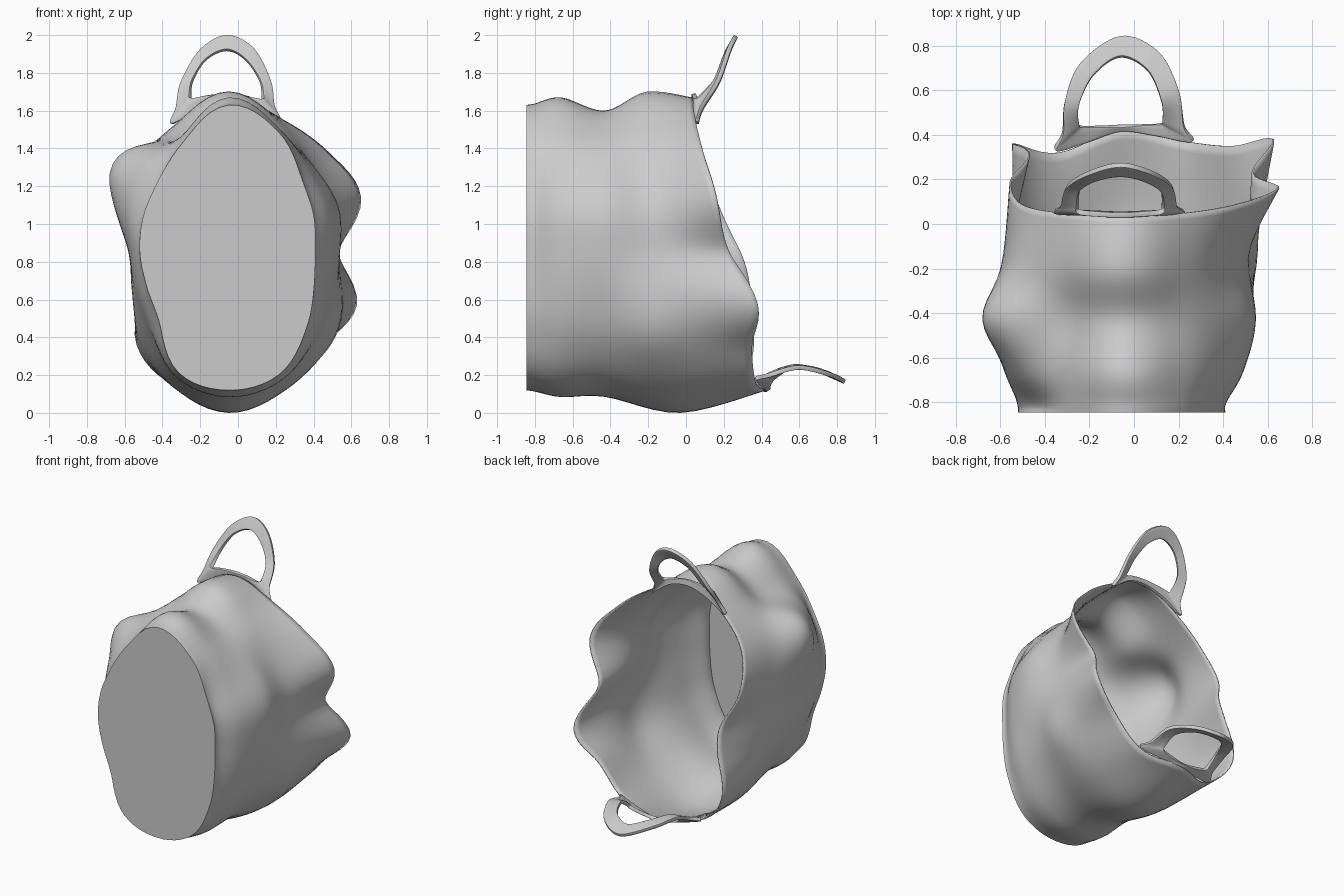
import bpy, bmesh, math
from mathutils import Vector

if "Cube" in bpy.data.objects:
    bpy.data.objects.remove(bpy.data.objects["Cube"])

CX, CZ = -0.05, 0.85
SUB = 6


def spline(p0, p1, p2, p3, t):
    return 0.5 * (2 * p1 + (p2 - p0) * t + (2 * p0 - 5 * p1 + 4 * p2 - p3) * t * t
                  + (3 * p1 - p0 - 3 * p2 + p3) * t ** 3)


def smooth(pts, n, closed=False):
    """Catmull-Rom resampling of numbers or vectors."""
    m, out = len(pts), []
    get = (lambda i: pts[i % m]) if closed else (lambda i: pts[max(0, min(m - 1, i))])
    for i in range(m if closed else m - 1):
        for k in range(n):
            out.append(spline(get(i - 1), get(i), get(i + 1), get(i + 2), k / n))
    return out if closed else out + [pts[-1]]


def finish(name, bm, thick, offset):
    bmesh.ops.recalc_face_normals(bm, faces=bm.faces)
    me = bpy.data.meshes.new(name)
    bm.to_mesh(me)
    bm.free()
    ob = bpy.data.objects.new(name, me)
    bpy.context.collection.objects.link(ob)
    mod = ob.modifiers.new("thickness", 'SOLIDIFY')
    mod.thickness, mod.offset = thick, offset
    bpy.ops.object.select_all(action='DESELECT')
    ob.select_set(True)
    bpy.context.view_layer.objects.active = ob
    bpy.ops.object.shade_smooth_by_angle(angle=math.radians(45))
    return ob


def skin(bm, rows):
    """Quads between consecutive closed rings."""
    vs = [[bm.verts.new(p) for p in row] for row in rows]
    for a, b in zip(vs, vs[1:]):
        n = len(a)
        for j in range(n):
            k = (j + 1) % n
            bm.faces.new((a[j], a[k], b[k], b[j]))
    return vs


# Cross-section radii every 22.5 degrees, from +x towards +z
base = [.46, .49, .55, .69, .78, .63, .53, .49, .47, .47, .52, .69, .73, .70, .58, .49]
belly = [.59, .63, .64, .69, .75, .66, .72, .625, .53, .54, .60, .71, .765, .73, .66, .60]
chest = [.57, .60, .64, .73, .85, .73, .68, .58, .51, .55, .66, .77, .85, .79, .72, .65]
rim = [.585, .76, .75, .76, .82, .73, .65, .55, .43, .48, .69, .76, .73, .75, .70, .735]
rim_y = [.23, .16, .09, .05, .035, .05, .09, .19, .29, .34, .36, .32, .43, .37, .35, .38]
shoulder = [(a + b) / 2 * 1.025 for a, b in zip(base, belly)]
shoulder[4] = .82
chest_y = [-.42 + .46 * (y + .42) for y in rim_y]
sections = [(base, [-.845] * 16), ([r * 1.01 for r in base], [-.80] * 16),
            (shoulder, [-.66] * 16), (belly, [-.43] * 16), (chest, chest_y), (rim, rim_y)]
# Local bulges: angle, y, height, angle spread, y spread
bulges = [(145, -.42, .075, 14, .16), (325, -.18, .035, 16, .14)]

# Bag body: loft from the flat base to the wavy mouth
columns = []
dense = [(smooth(r, SUB, True), smooth(y, SUB, True)) for r, y in sections]
for i in range(16 * SUB):
    deg = 360 * i / (16 * SUB)
    a = math.radians(deg)
    col = []
    for r, y in zip(smooth([d[0][i] for d in dense], SUB), smooth([d[1][i] for d in dense], SUB)):
        for ba, by, h, sa, sy in bulges:
            r += h * math.exp(-((deg - ba) / sa) ** 2 - ((y - by) / sy) ** 2)
        col.append((CX + r * math.cos(a), y, CZ + r * math.sin(a)))
    columns.append(col)
bm = bmesh.new()
first = skin(bm, list(zip(*columns)))[0]
# Flat base fan
mid = bm.verts.new((-.03, -.845, .82))
for i in range(len(first)):
    bm.faces.new((first[i], mid, first[(i + 1) % len(first)]))
finish("bag_body", bm, 0.008, -1)


# Closed loop handle from paired outer and inner edge points
def handle(name, pairs):
    outer = smooth([Vector(o) for o, i in pairs], 8, True)
    inner = smooth([Vector(i) for o, i in pairs], 8, True)
    bm = bmesh.new()
    skin(bm, [[o.lerp(i, t / 4) for o, i in zip(outer, inner)] for t in range(5)])
    ob = finish(name, bm, 0.024, 0)
    bev = ob.modifiers.new("soft_edge", 'BEVEL')
    bev.width, bev.segments = 0.008, 2


handle("upper_handle", [
    ((-.35, .055, 1.53), (-.245, .055, 1.665)),
    ((-.325, .085, 1.61), (-.252, .085, 1.685)),
    ((-.30, .17, 1.75), (-.24, .155, 1.76)),
    ((-.20, .23, 1.92), (-.17, .20, 1.87)),
    ((-.06, .265, 1.995), (-.06, .22, 1.92)),
    ((.08, .23, 1.93), (.04, .20, 1.87)),
    ((.17, .17, 1.76), (.115, .155, 1.76)),
    ((.19, .085, 1.62), (.13, .085, 1.675)),
    ((.22, .055, 1.54), (.12, .055, 1.66)),
    ((.08, .05, 1.63), (.04, .045, 1.68)),
    ((-.06, .045, 1.65), (-.06, .04, 1.69)),
    ((-.20, .05, 1.61), (-.17, .045, 1.68))])

handle("lower_handle", [
    ((-.35, .33, .16), (-.235, .438, .165)),
    ((-.32, .41, .19), (-.25, .455, .19)),
    ((-.31, .55, .24), (-.245, .54, .24)),
    ((-.24, .72, .22), (-.18, .67, .235)),
    ((-.06, .84, .165), (-.06, .75, .205)),
    ((.11, .77, .20), (.06, .69, .23)),
    ((.20, .60, .24), (.12, .56, .245)),
    ((.225, .44, .20), (.13, .47, .19)),
    ((.26, .37, .18), (.12, .45, .165)),
    ((.09, .40, .14), (.04, .445, .145)),
    ((-.06, .42, .12), (-.06, .44, .135)),
    ((-.21, .37, .13), (-.16, .438, .145))])
